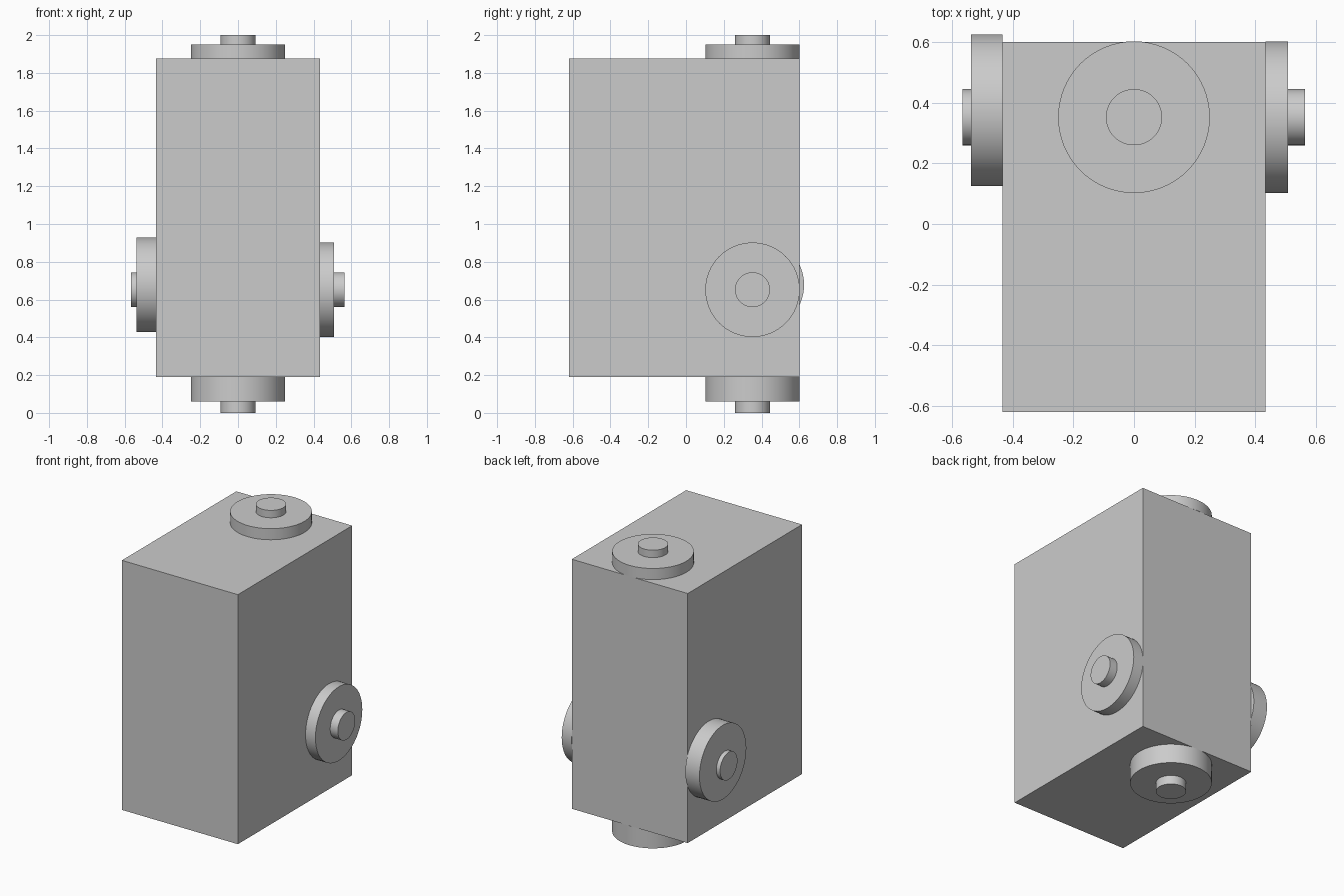
import bpy
import math
from mathutils import Vector

cube = bpy.data.objects.get("Cube")
if cube:
    bpy.data.objects.remove(cube, do_unlink=True)

GREY = (0.6, 0.6, 0.6, 1.0)
grey = bpy.data.materials.new("plain grey")
grey.use_nodes = True
grey.diffuse_color = GREY
grey.node_tree.nodes["Principled BSDF"].inputs["Base Color"].default_value = GREY


def finish(name):
    obj = bpy.context.object
    obj.name = name
    obj.data.materials.append(grey)
    return obj


def disc(name, start, end, radius):
    """Round-edged cylinder running from start to end."""
    start, end = Vector(start), Vector(end)
    axis = end - start
    bpy.ops.mesh.primitive_cylinder_add(
        vertices=64, radius=radius, depth=axis.length,
        location=(start + end) / 2,
        rotation=axis.to_track_quat("Z", "Y").to_euler())
    finish(name)
    bpy.ops.object.shade_smooth_by_angle(angle=math.radians(30))


# Main block
HALF_X, FRONT, BACK, LOW, HIGH = 0.433, -0.62, 0.60, 0.19, 1.875
bpy.ops.mesh.primitive_cube_add(
    size=1, location=(0, (FRONT + BACK) / 2, (LOW + HIGH) / 2))
body = finish("body")
body.scale = (2 * HALF_X, BACK - FRONT, HIGH - LOW)
bpy.ops.object.transform_apply(location=False, rotation=False, scale=True)

# Wide discs, each carrying a small hub
WIDE, HUB = 0.25, 0.0925
Y, Z = 0.352, 0.652

disc("top_disc", (0, Y, HIGH), (0, Y, 1.95), WIDE)
disc("top_hub", (0, Y, 1.95), (0, Y, 2.0), HUB)

disc("bottom_disc", (0, Y, LOW), (0, Y, 0.06), WIDE)
disc("bottom_hub", (0, Y, 0.06), (0, Y, 0), HUB)

disc("left_disc", (HALF_X, Y, Z), (0.507, Y, Z), WIDE)
disc("left_hub", (0.507, Y, Z), (0.564, Y, Z), HUB)

# The right disc sits slightly off its hub and overhangs the back edge
disc("right_disc", (-HALF_X, Y + 0.023, Z + 0.026),
     (-0.538, Y + 0.023, Z + 0.026), WIDE)
disc("right_hub", (-0.538, Y, Z), (-0.566, Y, Z), HUB)
